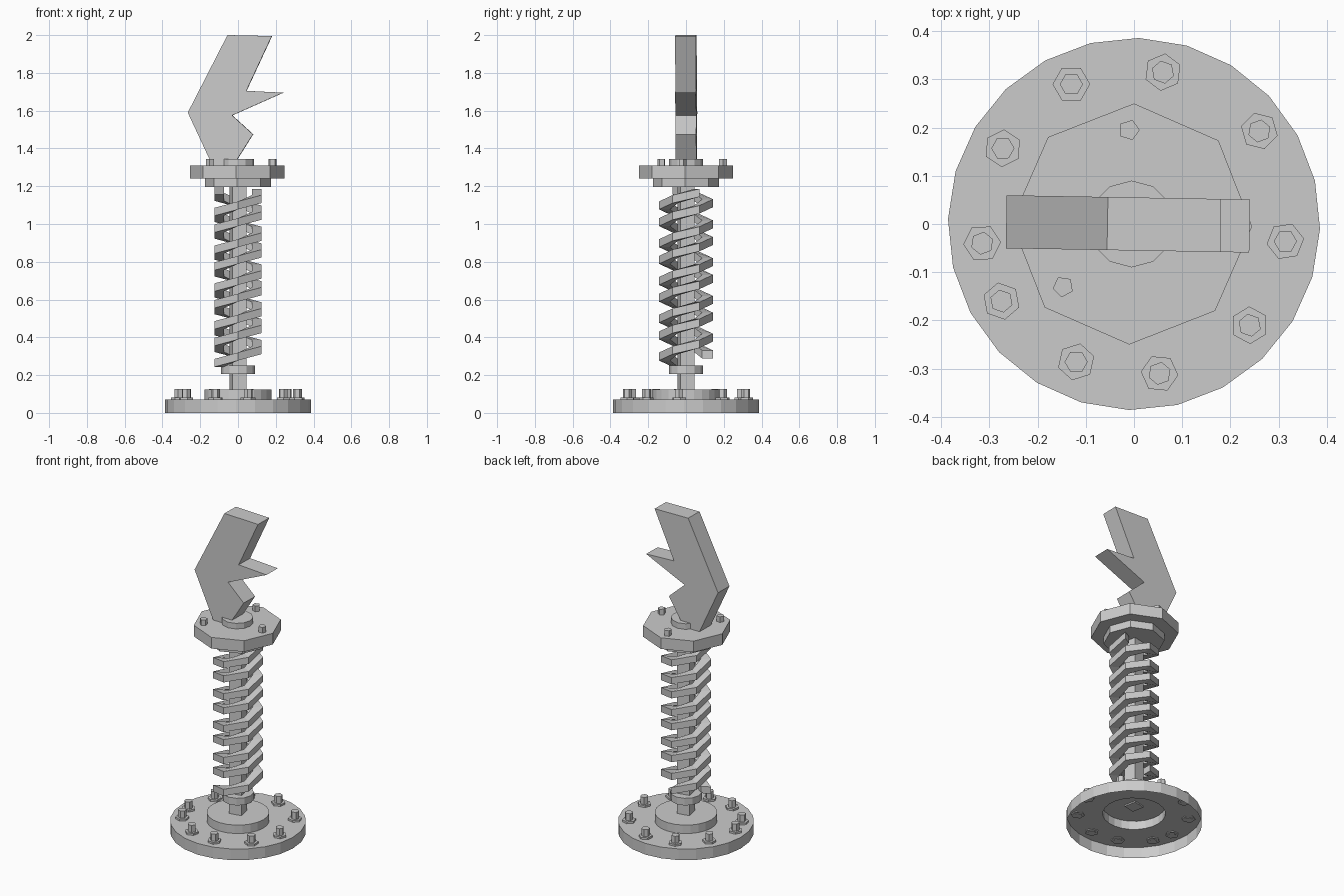
import bpy, bmesh, math
from math import pi, cos, sin, radians
from mathutils import Matrix, Vector

cube = bpy.data.objects.get("Cube")
if cube:
    bpy.data.objects.remove(cube)

steel = bpy.data.materials.new("plain_steel")
steel.use_nodes = True
GREY = (0.6, 0.6, 0.6, 1)
steel.diffuse_color = GREY
steel.node_tree.nodes["Principled BSDF"].inputs["Base Color"].default_value = GREY


def finish(name, bm):
    mesh = bpy.data.meshes.new(name)
    bm.to_mesh(mesh)
    bm.free()
    mesh.materials.append(steel)
    obj = bpy.data.objects.new(name, mesh)
    bpy.context.collection.objects.link(obj)
    return obj


def add_prism(bm, sides, r, z0, z1, x=0, y=0, turn=0):
    """Upright prism whose first corner points along the turn angle."""
    low, high = [[bm.verts.new((x + r * cos(turn + 2 * pi * i / sides),
                                y + r * sin(turn + 2 * pi * i / sides), z))
                  for i in range(sides)] for z in (z0, z1)]
    bm.faces.new(low[::-1])
    bm.faces.new(high)
    for i in range(sides):
        j = (i + 1) % sides
        bm.faces.new((low[i], low[j], high[j], high[i]))


def prism(name, *args, **kw):
    bm = bmesh.new()
    add_prism(bm, *args, **kw)
    return finish(name, bm)


# Hollow stepped base, open underneath
def base_plate():
    bm = bmesh.new()
    profile = [(0.386, 0), (0.386, 0.07), (0.178, 0.07), (0.178, 0.123)]
    n = 24
    rings = [[bm.verts.new((r * cos(2 * pi * i / n - 0.026),
                            r * sin(2 * pi * i / n - 0.026), z))
              for i in range(n)] for r, z in profile]
    for a, b in zip(rings, rings[1:]):
        for i in range(n):
            j = (i + 1) % n
            bm.faces.new((a[i], a[j], b[j], b[i]))
    bm.faces.new(rings[-1])
    finish("base_plate", bm)


base_plate()

# Ring of bolts on hexagonal washers
spots = [(-.13, .29), (.06, .315), (.26, .193), (.314, -.036), (.24, -.21),
         (.053, -.31), (-.12, -.286), (-.275, -.16), (-.315, -.04), (-.272, .157)]
for i, (x, y) in enumerate(spots):
    prism(f"base_washer_{i + 1}", 6, 0.039, 0.065, 0.082, x, y, turn=i * 0.4)
    prism(f"base_bolt_{i + 1}", 6, 0.024, 0.062, 0.126, x, y, turn=i * 0.7)

# Central post and lower collar
prism("post", 4, 0.055, 0.115, 1.22, turn=pi / 4 + 0.2)
prism("lower_collar", 12, 0.09, 0.205, 0.25)


# Six-sided coil springs, two interleaved
def coil(name, start, z0, turns, pitch):
    bm = bmesh.new()
    half = 0.021
    section = [(0.143, -half), (0.143, half), (0.085, half), (0.085, -half)]
    rings = []
    for i in range(int(turns * 6) + 1):
        a = start + i * pi / 3
        z = z0 + pitch * i / 6
        rings.append([bm.verts.new((r * cos(a), r * sin(a), z + h)) for r, h in section])
    for p, q in zip(rings, rings[1:]):
        for k in range(4):
            m = (k + 1) % 4
            bm.faces.new((p[k], q[k], q[m], p[m]))
    bm.faces.new(rings[0])
    bm.faces.new(rings[-1][::-1])
    bmesh.ops.recalc_face_normals(bm, faces=bm.faces)
    finish(name, bm)


coil("first_spring", -5 * pi / 6, 0.265, 4.5, 0.2)
coil("second_spring", pi / 2, 0.31, 4.34, 0.2)

# Upper flange stack
prism("flange_seat", 8, 0.174, 1.195, 1.245, turn=-0.03)
prism("top_flange", 8, 0.25, 1.24, 1.31, x=-0.005, turn=-0.02)
prism("hub", 12, 0.09, 1.3, 1.345, x=-0.005)
for i, (x, y) in enumerate([(-.01, .195), (-.147, -.13), (.183, -.02)]):
    prism(f"flange_bolt_{i + 1}", 5, 0.022, 1.3, 1.345, x, y, turn=i * 0.8)

# Jagged blade, a thick flat plate
outline = [(-.13, 1.3), (-.03, 1.3), (.08, 1.475), (-.03, 1.575), (.24, 1.695),
           (.045, 1.705), (.18, 1.995), (-.055, 2.0), (-.265, 1.59)]
bm = bmesh.new()
front = bm.faces.new([bm.verts.new((x, -0.055, z)) for x, z in outline])
back = bmesh.ops.extrude_face_region(bm, geom=[front])["geom"]
bmesh.ops.translate(bm, vec=(0, 0.11, 0),
                    verts=[g for g in back if isinstance(g, bmesh.types.BMVert)])
bmesh.ops.recalc_face_normals(bm, faces=bm.faces)
bmesh.ops.rotate(bm, verts=bm.verts, matrix=Matrix.Rotation(radians(-1), 3, "Z"))
finish("blade", bm)
